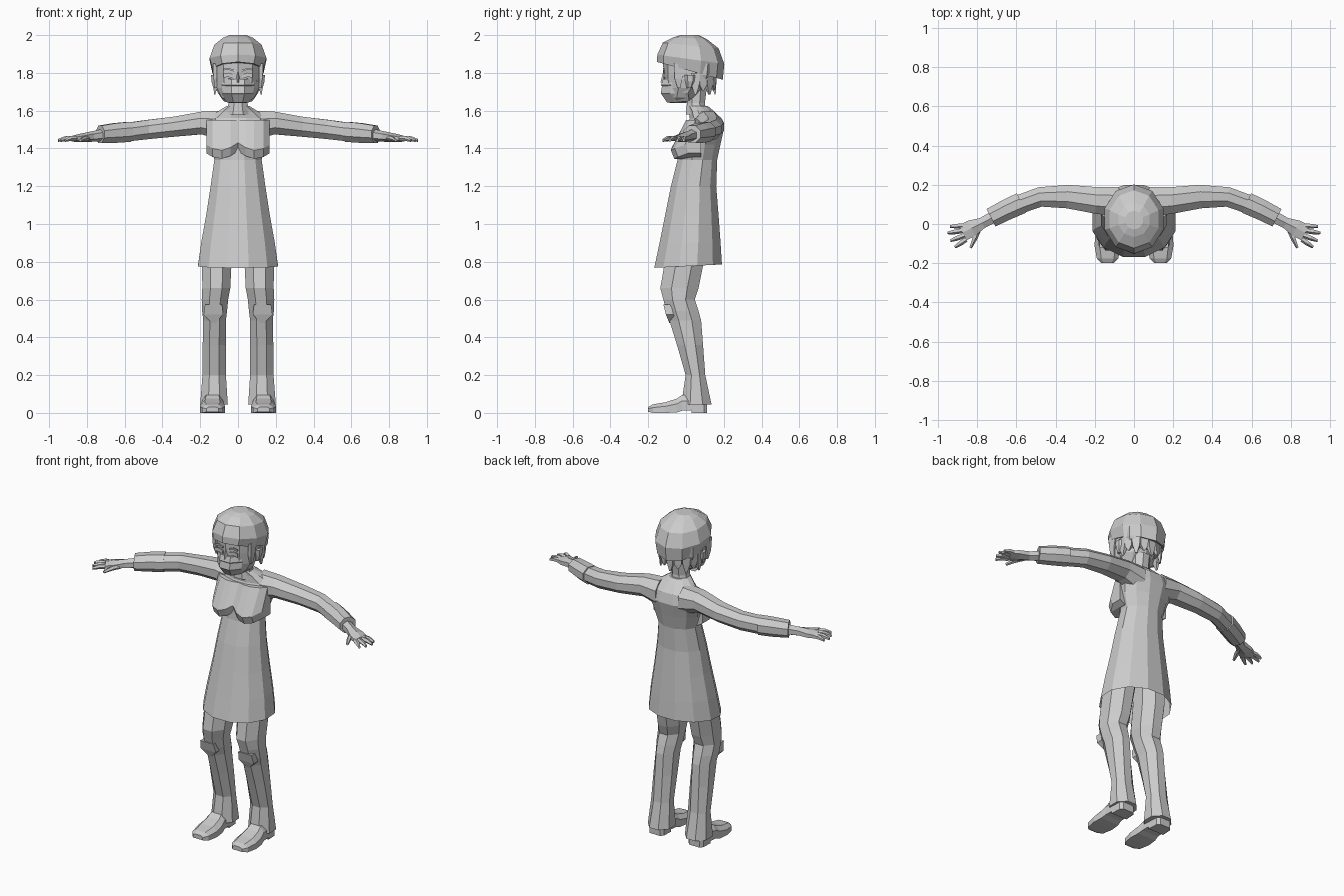
import bpy, bmesh, math
from mathutils import Vector as V

grey = bpy.data.materials.new("plain grey")
grey.diffuse_color = (0.6, 0.6, 0.6, 1)


def ring(c, u, v, n):
    """Flat-sided ellipse whose sides touch the extents u and v."""
    k = 1 / math.cos(math.pi / n)
    return [V(c) + V(u) * k * math.cos((i + .5) * math.tau / n)
            + V(v) * k * math.sin((i + .5) * math.tau / n) for i in range(n)]


def loft(name, rings, caps=(True, True), mirror=False):
    bm = bmesh.new()
    rows = [[bm.verts.new(p) for p in r] for r in rings]
    n = len(rows[0])
    for a, b in zip(rows, rows[1:]):
        for i in range(n):
            j = (i + 1) % n
            bm.faces.new((a[i], a[j], b[j], b[i]))
    if caps[0]:
        bm.faces.new(rows[0][::-1])
    if caps[1]:
        bm.faces.new(rows[-1])
    bmesh.ops.recalc_face_normals(bm, faces=bm.faces)
    me = bpy.data.meshes.new(name)
    bm.to_mesh(me)
    bm.free()
    me.materials.append(grey)
    ob = bpy.data.objects.new(name, me)
    bpy.context.collection.objects.link(ob)
    if mirror:
        ob.modifiers.new("mirror", 'MIRROR')
    return ob


def stack(name, rows, n, x=0, **kw):
    """Rows of (z, half width, front y, back y, optional tilt, optional x)."""
    out = []
    for r in rows:
        z, hw, yf, yb = r[:4]
        tilt = r[4] if len(r) > 4 else 0
        cx = r[5] if len(r) > 5 else x
        h = (yb - yf) / 2
        out.append(ring((cx, (yf + yb) / 2, z), (hw, 0, 0), (0, h, tilt * h), n))
    return loft(name, out, **kw)


def tube(name, pts, n):
    """Sideways limb through (x, y, z, half width, half height)."""
    out = []
    for i, p in enumerate(pts):
        d = V(pts[min(i + 1, len(pts) - 1)][:3]) - V(pts[max(i - 1, 0)][:3])
        d.z = 0
        d.normalize()
        out.append(ring(p[:3], V((-d.y, d.x, 0)) * p[3], (0, 0, p[4]), n))
    return loft(name, out, mirror=True)


# dress with open flared hem
stack("dress", [
    (.777, .212, -.168, .19, .05), (.9, .195, -.14, .183), (1.05, .168, -.11, .172),
    (1.2, .145, -.08, .16), (1.34, .125, -.045, .165), (1.42, .15, -.04, .182),
    (1.5, .172, -.005, .2), (1.56, .155, .02, .185), (1.6, .1, .015, .145),
    (1.625, .06, .005, .115)], 12, caps=(False, True))

# bust overhanging the waist
bust = [(0, -.05, 1.385, .01), (.04, -.075, 1.36, .0), (.085, -.08, 1.345, .0),
        (.135, -.06, 1.355, .02), (.168, -.005, 1.375, .05)]
loft("bust", [[V(p) for p in ((x, yf, zl + .045), (x, yf + .018, zl), (x, .08, zl),
                             (x, .08, 1.55), (x, yt, 1.55))]
              for x, yf, zl, yt in bust], caps=(False, True), mirror=True)

# sleeves, cuffs and hands
tube("sleeve", [(.08, .115, 1.52, .075, .08), (.19, .12, 1.535, .068, .06),
                (.34, .14, 1.515, .06, .053), (.48, .138, 1.5, .05, .051),
                (.6, .095, 1.485, .048, .049)], 8)
tube("cuff", [(.575, .107, 1.488, .055, .053), (.65, .073, 1.482, .053, .052),
              (.73, .032, 1.475, .05, .046)], 8)
tube("palm", [(.71, .04, 1.472, .03, .028), (.775, .005, 1.463, .028, .024),
              (.83, -.022, 1.456, .043, .02), (.875, -.045, 1.452, .043, .014)], 6)
fingers = [((.868, -.008), (.94, -.012)), ((.875, -.033), (.952, -.045)),
           ((.868, -.058), (.938, -.085)), ((.858, -.078), (.915, -.118)),
           ((.79, -.02), (.835, -.122))]
for i, (a, b) in enumerate(fingers):
    m = ((a[0] + b[0]) / 2, (a[1] + b[1]) / 2)
    tube("thumb" if i == 4 else "finger", [
        (*a, 1.453, .011, .012), (*m, 1.453, .011, .011), (*b, 1.443, .006, .007)], 5)

# trousers with bent knees and flared bottoms
stack("trouser_leg", [
    (.045, .073, -.025, .135, 0, .127), (.2, .062, -.002, .102, 0, .126),
    (.36, .062, -.048, .09, 0, .125), (.49, .06, -.088, .08, 0, .124),
    (.54, .066, -.105, .066, 0, .124), (.6, .07, -.12, .046, 0, .122),
    (.66, .074, -.136, .066, 0, .115), (.8, .078, -.112, .094, 0, .112),
    (.95, .08, -.08, .11, 0, .1)], 8, mirror=True)
# creased knee patch
loft("knee_patch", [[V((.13 + sx * w, y, z)) for sx in (-1, 1)] +
                    [V((.13 + sx * w, y + .04, z)) for sx in (1, -1)]
                    for z, w, y in ((.475, .008, -.088), (.52, .052, -.106),
                                    (.575, .045, -.12))], mirror=True)

# shoes with a raised arch in front of the heel
shoe = [(-.2, .032, .032, .006), (-.175, .055, .045, 0), (-.11, .067, .056, 0),
        (-.05, .062, .075, .002), (-.02, .056, .095, .012), (.028, .053, .095, .014),
        (.03, .053, .095, 0), (.095, .05, .075, 0), (.112, .036, .06, 0)]
loft("shoe", [[V((.135 + sx * w, y, z)) for sx, z in (
    (-1, zb), (1, zb), (1, zb + (h - zb) * .62), (.6, h), (-.6, h),
    (-1, zb + (h - zb) * .62))] for y, w, h, zb in shoe], mirror=True)

# neck and head
stack("neck", [(1.58, .065, .0, .11), (1.64, .05, .005, .1), (1.72, .052, .0, .11)], 8)
stack("head", [(1.64, .045, -.085, -.005), (1.67, .088, -.1, .05), (1.72, .113, -.108, .095),
               (1.79, .124, -.113, .13), (1.87, .125, -.115, .14)], 10)
# ears
stack("ear", [(1.72, .01, .005, .03, 0, .12), (1.755, .015, .0, .045, 0, .126),
              (1.79, .016, -.005, .05, 0, .126)], 6, mirror=True)
# nose, brows and eyes
loft("nose", [[V((-.018 * w, -.105, z)), V((.018 * w, -.105, z)), V((0, y, z))]
              for w, y, z in ((1, -.135, 1.75), (.6, -.12, 1.81))])
for name, z, h, y in (("brow", 1.818, .005, -.121), ("eye", 1.786, .011, -.118)):
    loft(name, [[V((x, yy, zz)) for yy, zz in
                 ((y, zc - h), (y, zc + h), (y + .008, zc + h), (y + .008, zc - h))]
                for x, zc in ((.022, z - .006), (.05, z + .004), (.078, z))], mirror=True)

# pleated face mask, wrapped round the jaw
arc = [(-.112, .012, .3), (-.085, -.075, .8), (-.035, -.122, 1), (.035, -.122, 1),
       (.085, -.075, .8), (.112, .012, .3)]
rows = [(1.768, 0, .98), (1.735, -.01, 1.0), (1.73, -.005, 1.0), (1.69, -.012, .96),
        (1.685, -.006, .95), (1.642, .022, .68)]
loft("face_mask", [[V((x * w, y + dy * k, z + (1 - k) * .012)) for x, y, k in arc]
                   for z, dy, w in rows])
# mask straps
loft("mask_strap", [[V((x, y, z)), V((x, y, z + .007)), V((x - .015, y, z + .007)),
                     V((x - .015, y, z))]
                    for x, y, z in ((.1, -.06, 1.755), (.122, -.02, 1.765), (.133, .02, 1.78))],
     mirror=True)

# hair: shell behind the ears plus hanging locks
stack("hair", [(1.745, .108, .03, .135), (1.79, .127, .03, .152), (1.85, .13, .02, .165)], 10)
for i in range(9):
    a = math.pi * (i / 8)
    c = V((.112 * math.cos(a), .05 + .092 * math.sin(a), 0))
    out = V((math.cos(a), math.sin(a), 0))
    side = V((-out.y, out.x, 0))
    low = 1.685 + .022 * (i % 2)
    loft("hair_lock", [ring(c + out * o + V((0, 0, z)), side * w, out * w * .6, 4)
                       for z, w, o in ((1.8, .024, .006), (1.735, .02, .006), (low, .005, .012))])
stack("sideburn", [(1.72, .006, -.045, -.03, 0, .117), (1.77, .01, -.06, -.02, 0, .12),
                   (1.85, .01, -.065, .0, 0, .123)], 4, mirror=True)

# soft cap, tilted down at the back
stack("cap", [(1.815, .12, -.125, .17, -.27), (1.811, .135, -.145, .186, -.27),
              (1.872, .15, -.143, .194, -.14), (1.945, .125, -.116, .165, -.1),
              (1.984, .08, -.062, .105, -.05), (2.0, .045, -.025, .065)], 10)
